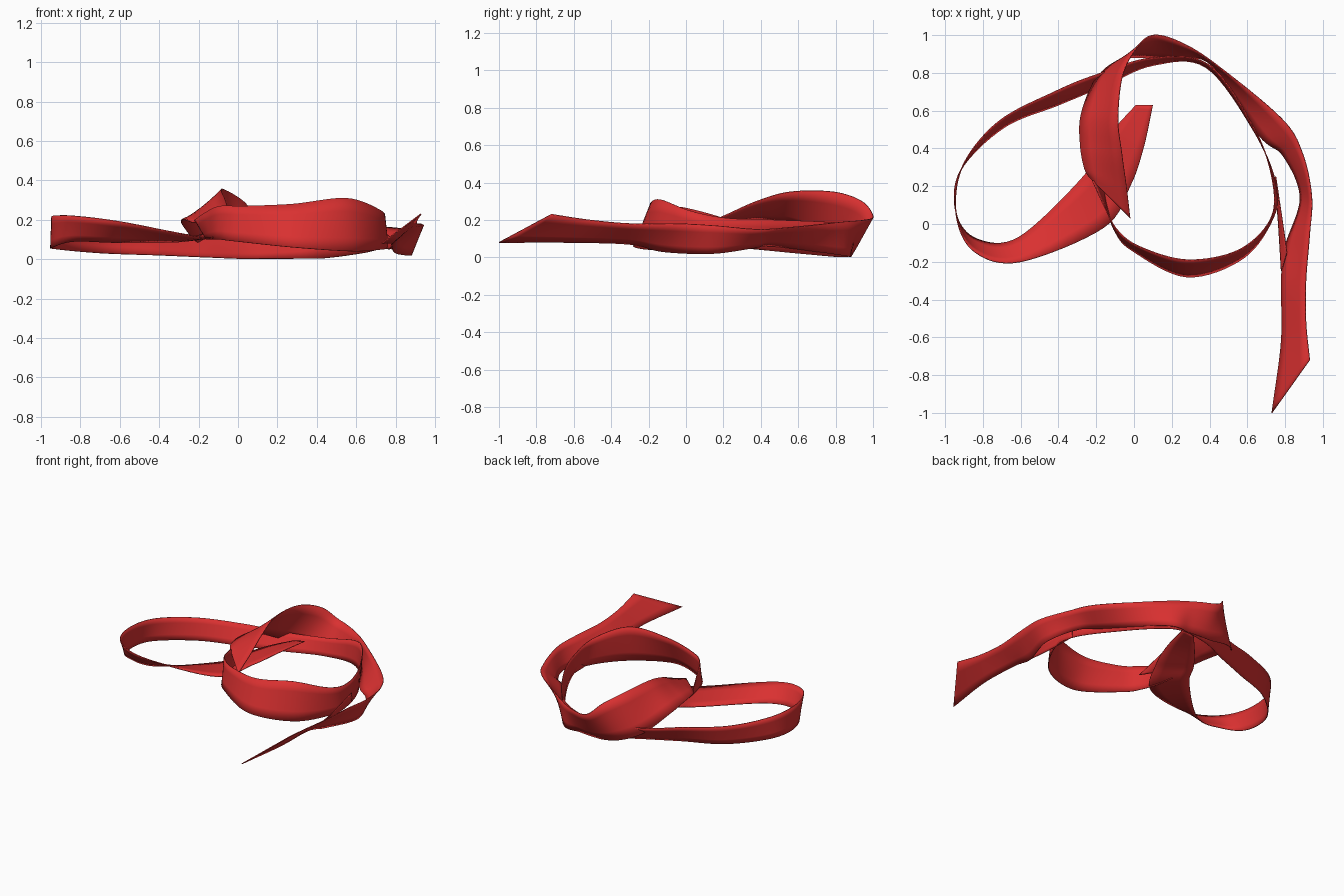
import bpy
import bmesh
from mathutils import Vector

STEPS_ALONG = 8
STEPS_ACROSS = 4

default_cube = bpy.data.objects.get("Cube")
if default_cube:
    bpy.data.objects.remove(default_cube, do_unlink=True)

# Ribbon colour
red = bpy.data.materials.new("ribbon_red")
red.use_nodes = True
red.diffuse_color = (0.7, 0.03, 0.03, 1)
red.node_tree.nodes["Principled BSDF"].inputs["Base Color"].default_value = red.diffuse_color
red.node_tree.nodes["Principled BSDF"].inputs["Roughness"].default_value = 0.7


def smooth_path(points):
    """Run a smooth curve through all points."""
    knots = [Vector(p) for p in points]
    knots = [2 * knots[0] - knots[1]] + knots + [2 * knots[-1] - knots[-2]]
    path = []
    for before, start, end, after in zip(knots, knots[1:], knots[2:], knots[3:]):
        leave, arrive = (end - before) / 2, (after - start) / 2
        for step in range(STEPS_ALONG):
            t = step / STEPS_ALONG
            rise = t * t * (3 - 2 * t)
            path.append(start.lerp(end, rise)
                        + leave * (t * (1 - t) ** 2)
                        - arrive * (t * t * (1 - t)))
    path.append(knots[-2])
    return path


def make_ribbon(name, upper_edge, lower_edge):
    """Span a thin, softly shaded cloth strip between two long edges."""
    bm = bmesh.new()
    rows = []
    for a, b in zip(smooth_path(upper_edge), smooth_path(lower_edge)):
        row = []
        for i in range(STEPS_ACROSS + 1):
            point = a.lerp(b, i / STEPS_ACROSS)
            point.z = max(point.z, 0.003)
            row.append(bm.verts.new(point))
        rows.append(row)
    for row, following in zip(rows, rows[1:]):
        for i in range(STEPS_ACROSS):
            bm.faces.new((row[i], row[i + 1], following[i + 1], following[i]))
    mesh = bpy.data.meshes.new(name)
    bm.to_mesh(mesh)
    bm.free()
    mesh.materials.append(red)
    ribbon = bpy.data.objects.new(name, mesh)
    bpy.context.collection.objects.link(ribbon)
    cloth = ribbon.modifiers.new("cloth_thickness", "SOLIDIFY")
    cloth.thickness = 0.006
    cloth.offset = 0
    bpy.ops.object.select_all(action="DESELECT")
    bpy.context.view_layer.objects.active = ribbon
    ribbon.select_set(True)
    bpy.ops.object.shade_smooth_by_angle()


# Pointed tail, outer side, back wall and raised arch
make_ribbon(
    "tail_and_arch",
    upper_edge=[
        (.93, -.72, .23), (.91, -.52, .2), (.91, -.3, .18), (.93, -.05, .18),
        (.94, .15, .17), (.89, .38, .15), (.78, .56, .16), (.44, .84, .19),
        (.26, .955, .2), (.11, 1, .22), (.02, .94, .3), (-.06, .79, .35),
        (-.085, .56, .35), (-.065, .38, .3), (-.04, .2, .22), (-.02, .03, .15),
    ],
    lower_edge=[
        (.73, -1, .08), (.78, -.62, .08), (.78, -.3, .07), (.8, -.12, .03),
        (.88, .14, .02), (.79, .36, .05), (.66, .47, .06), (.41, .84, .01),
        (.25, .87, 0), (.1, .88, 0), (-.07, .87, .03), (-.2, .77, .08),
        (-.28, .58, .17), (-.285, .42, .2), (-.265, .3, .2), (-.24, .25, .19),
    ],
)

# Front ring, its right side, left loop and rounded end
make_ribbon(
    "ring_and_loop",
    upper_edge=[
        (-.22, .23, .2), (-.16, .1, .24), (-.09, -.03, .27), (.03, -.12, .27),
        (.28, -.19, .28), (.55, -.14, .31), (.72, .02, .25), (.735, .22, .21),
        (.64, .5, .2), (.4, .84, .18), (.1, .88, .12), (-.2, .79, .12),
        (-.42, .7, .15), (-.72, .54, .18), (-.91, .3, .21), (-.94, .04, .22),
        (-.84, -.15, .22), (-.6, -.2, .19), (-.16, -.02, .11), (-.02, .2, .15),
        (.05, .4, .18), (.1, .63, .19),
    ],
    lower_edge=[
        (-.16, .2, .1), (-.14, .08, .1), (-.1, -.04, .1), (-.01, -.14, .09),
        (.28, -.28, .06), (.58, -.18, .04), (.74, .04, .05), (.75, .22, .06),
        (.63, .5, .03), (.38, .83, 0), (.1, .84, 0), (-.16, .73, .01),
        (-.4, .63, .02), (-.69, .51, .03), (-.92, .28, .05), (-.94, .05, .06),
        (-.83, -.08, .09), (-.61, -.07, .085), (-.28, .24, .09), (-.2, .38, .12),
        (-.1, .51, .15), (.01, .63, .17),
    ],
)

# Narrow fold that joins the tail to the ring
make_ribbon(
    "side_fold",
    upper_edge=[(.81, -.15, .1), (.78, .05, .11), (.75, .25, .13)],
    lower_edge=[(.78, -.25, .06), (.765, 0, .05), (.745, .25, .06)],
)
